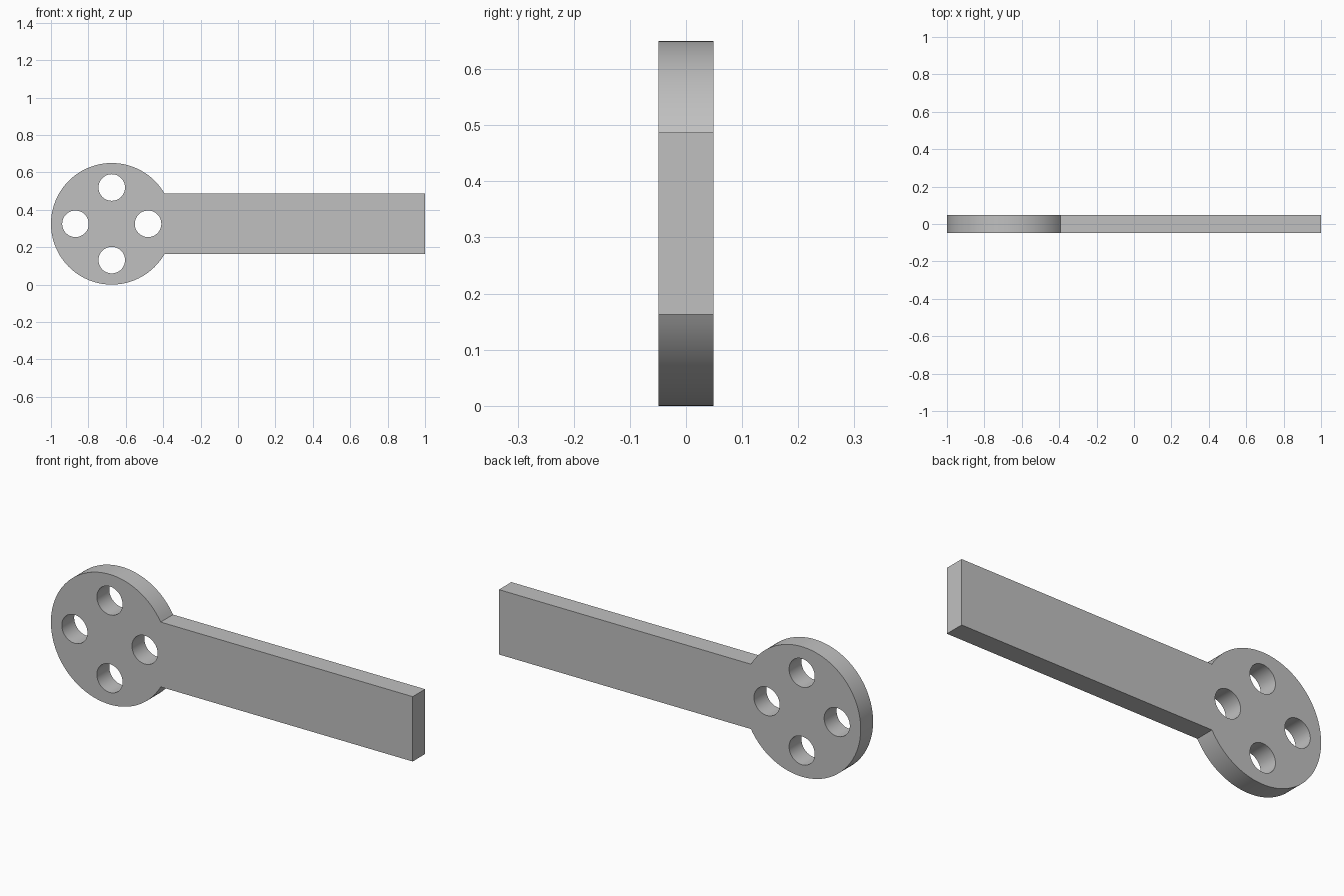
import bpy
import bmesh
from math import asin, cos, sin, pi, tau
from mathutils import Vector

cube = bpy.data.objects.get("Cube")
if cube:
    bpy.data.objects.remove(cube, do_unlink=True)

DISC_R = 0.325
CENTRE = Vector((-1 + DISC_R, 0, DISC_R))
ARM_HALF = 0.162
ARM_END = 1.0
THICK = 0.098
HOLE_R = 0.071
HOLE_OFFSET = 0.194


def arc(centre, radius, start, end, steps):
    """Points along an arc in the front plane."""
    angles = [start + (end - start) * i / steps for i in range(steps + 1)]
    return [centre + radius * Vector((cos(a), 0, sin(a))) for a in angles]


def add_loop(bm, points):
    verts = [bm.verts.new(p) for p in points]
    return [bm.edges.new((v, verts[i - 1])) for i, v in enumerate(verts)]


bm = bmesh.new()

# Outline: round head running into the straight arm
join = asin(ARM_HALF / DISC_R)
outline = arc(CENTRE, DISC_R, join, tau - join, 96)
outline += [Vector((ARM_END, 0, CENTRE.z + s * ARM_HALF)) for s in (-1, 1)]
edges = add_loop(bm, outline)

# Four round holes in the head
for k in range(4):
    a = k * pi / 2
    hole = CENTRE + HOLE_OFFSET * Vector((cos(a), 0, sin(a)))
    edges += add_loop(bm, arc(hole, HOLE_R, 0, tau, 48)[:-1])

# Fill the profile and give it thickness
bmesh.ops.triangle_fill(bm, edges=edges, use_beauty=True, normal=(0, -1, 0))
bmesh.ops.translate(bm, verts=bm.verts[:], vec=(0, -THICK / 2, 0))
extruded = bmesh.ops.extrude_face_region(bm, geom=bm.faces[:])["geom"]
back = [g for g in extruded if isinstance(g, bmesh.types.BMVert)]
bmesh.ops.translate(bm, verts=back, vec=(0, THICK, 0))
bmesh.ops.recalc_face_normals(bm, faces=bm.faces[:])

mesh = bpy.data.meshes.new("perforated_arm")
bm.to_mesh(mesh)
bm.free()
arm = bpy.data.objects.new("perforated_arm", mesh)
bpy.context.collection.objects.link(arm)

# Plain grey finish
grey = bpy.data.materials.new("plain_grey")
grey.use_nodes = True
colour = (0.53, 0.53, 0.53, 1)
grey.diffuse_color = colour
grey.node_tree.nodes["Principled BSDF"].inputs["Base Color"].default_value = colour
mesh.materials.append(grey)

# Smooth round walls with crisp rims
bpy.ops.object.select_all(action="DESELECT")
arm.select_set(True)
bpy.context.view_layer.objects.active = arm
bpy.ops.object.shade_smooth_by_angle(angle=pi / 6)
